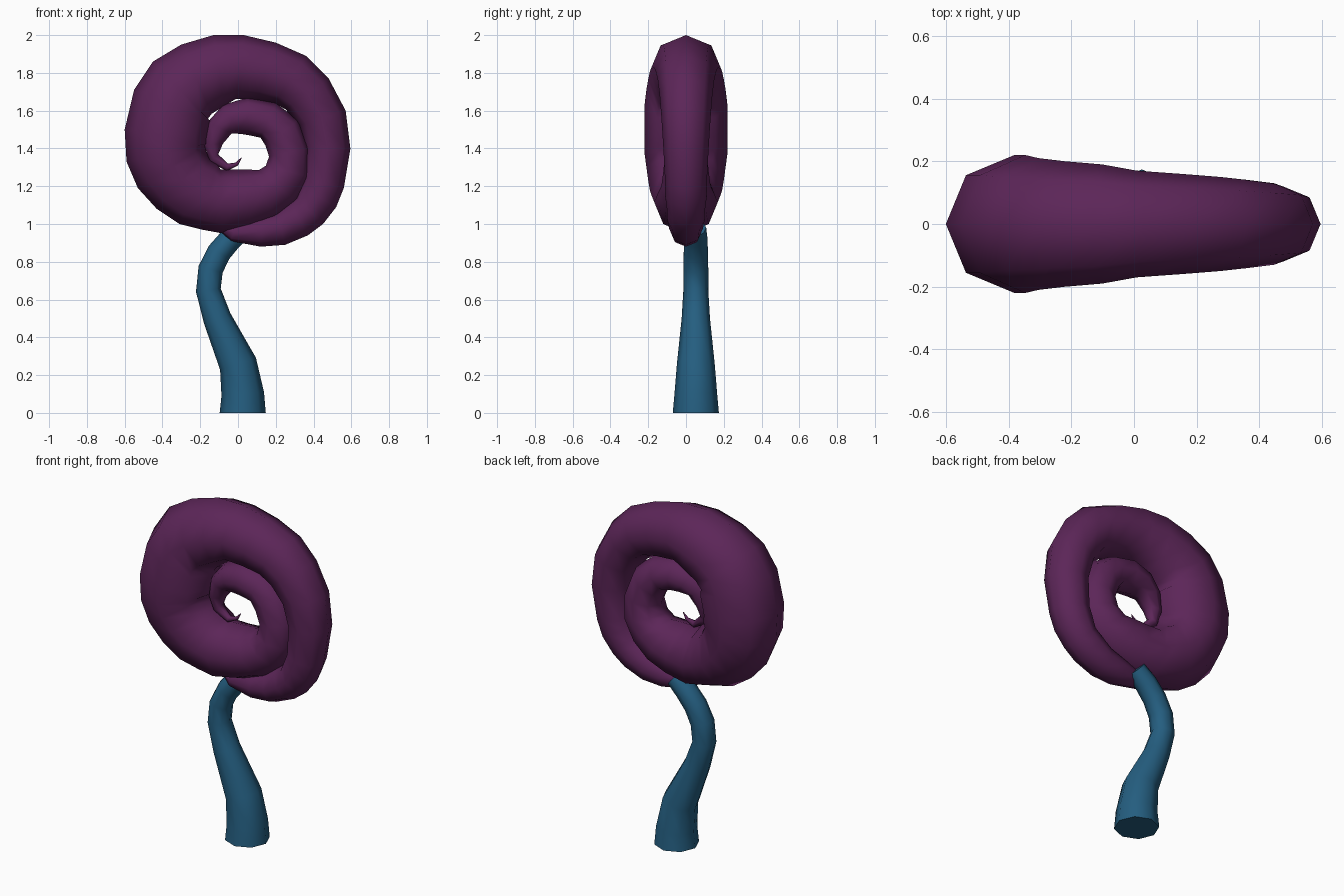
import bpy
import bmesh
import math
from mathutils import Vector

SIDES = 8

default_cube = bpy.data.objects.get("Cube")
if default_cube:
    bpy.data.objects.remove(default_cube, do_unlink=True)


def make_material(name, colour):
    material = bpy.data.materials.new(name)
    material.use_nodes = True
    material.diffuse_color = colour
    shader = material.node_tree.nodes["Principled BSDF"]
    shader.inputs["Base Color"].default_value = colour
    shader.inputs["Roughness"].default_value = 0.7
    return material


def path_normals(points):
    """Left-hand normal of a path in the upright plane, at each point."""
    normals = []
    last = len(points) - 1
    for i in range(len(points)):
        before, after = points[max(i - 1, 0)], points[min(i + 1, last)]
        tangent = (after - before).normalized()
        normals.append(Vector((-tangent.z, 0, tangent.x)))
    return normals


def make_tube(name, centres, radii, normals, material):
    """Sweep a tapering polygon along the centres and close both ends."""
    depth = Vector((0, 1, 0))
    bm = bmesh.new()
    rings = []
    for centre, radius, normal in zip(centres, radii, normals):
        ring = []
        for side in range(SIDES):
            angle = math.tau * side / SIDES
            offset = normal * math.cos(angle) + depth * math.sin(angle)
            ring.append(bm.verts.new(centre + offset * radius))
        rings.append(ring)
    for lower, upper in zip(rings, rings[1:]):
        for side in range(SIDES):
            following = (side + 1) % SIDES
            bm.faces.new((lower[side], lower[following], upper[following], upper[side]))
    bm.faces.new(rings[0])
    bm.faces.new(rings[-1])
    bmesh.ops.recalc_face_normals(bm, faces=bm.faces)

    mesh = bpy.data.meshes.new(name)
    bm.to_mesh(mesh)
    bm.free()
    mesh.materials.append(material)
    tube = bpy.data.objects.new(name, mesh)
    bpy.context.collection.objects.link(tube)
    bpy.ops.object.select_all(action="DESELECT")
    tube.select_set(True)
    bpy.context.view_layer.objects.active = tube
    bpy.ops.object.shade_smooth_by_angle(angle=math.radians(65))
    return tube


purple = make_material("dark purple", (0.107, 0.019, 0.098, 1))
blue = make_material("deep blue", (0.018, 0.112, 0.216, 1))

# Spiral head: outer edge (x, z) and tube radius, wound inwards
spiral_edge = [
    (-.09, .96, .02), (-.04, .91, .05), (.12, .88, .08), (.25, .89, .09),
    (.37, .94, .1), (.45, 1, .1), (.52, 1.09, .11), (.56, 1.19, .11),
    (.595, 1.4, .12), (.57, 1.6, .13), (.48, 1.77, .14), (.36, 1.89, .15),
    (.2, 1.96, .16), (.03, 2, .17), (-.13, 2, .19), (-.3, 1.95, .2),
    (-.45, 1.86, .21), (-.55, 1.71, .22), (-.6, 1.5, .22), (-.59, 1.33, .22),
    (-.53, 1.19, .21), (-.43, 1.08, .2), (-.31, 1, .19), (-.19, .97, .18),
    (-.08, .95, .17), (.07, .98, .16), (.2, 1.03, .15), (.31, 1.12, .13),
    (.38, 1.25, .12), (.38, 1.4, .11), (.32, 1.55, .11), (.2, 1.64, .1),
    (.05, 1.67, .1), (-.08, 1.63, .09), (-.16, 1.54, .07), (-.18, 1.42, .05),
    (-.15, 1.33, .03), (-.06, 1.28, .02), (0, 1.31, .01), (.02, 1.35, .002),
]
edge = [Vector((x, 0, z)) for x, z, radius in spiral_edge]
radii = [radius for x, z, radius in spiral_edge]
normals = path_normals(edge)
centres = [point + normal * radius for point, normal, radius in zip(edge, normals, radii)]
make_tube("spiral_head", centres, radii, normals, purple)

# Curved stem: centre line (x, z) and radius, set slightly back
stem_line = [
    (.025, 0, .122), (.025, .1, .113), (0, .26, .1), (-.11, .5, .075),
    (-.157, .65, .066), (-.145, .76, .066), (-.1, .85, .064),
    (-.04, .92, .062), (.03, .98, .055),
]
centres = [Vector((x, .052, z)) for x, z, radius in stem_line]
radii = [radius for x, z, radius in stem_line]
make_tube("curved_stem", centres, radii, path_normals(centres), blue)
